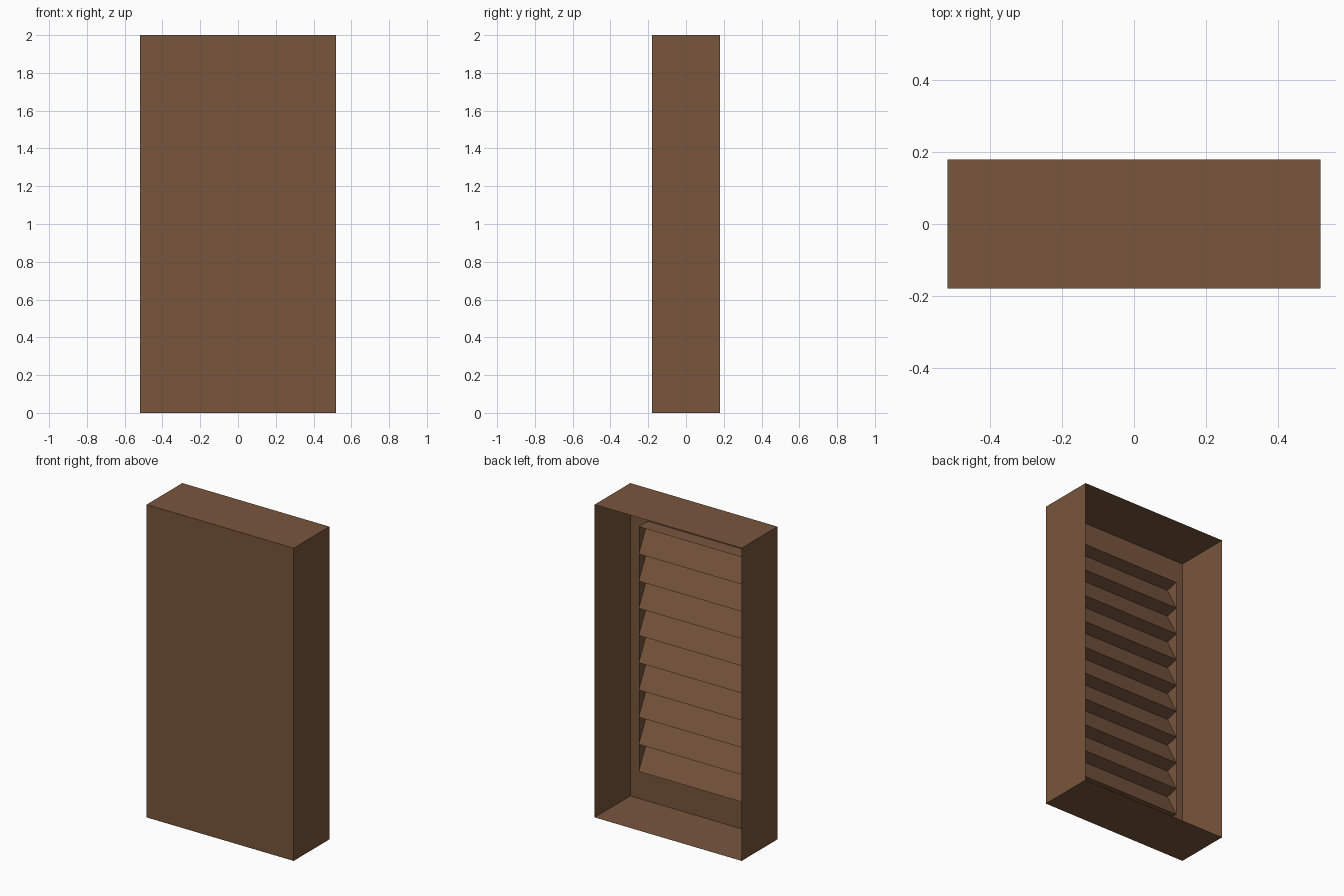
import bpy, bmesh

if "Cube" in bpy.data.objects:
    bpy.data.objects.remove(bpy.data.objects["Cube"])

W, D, H = 1.04, 0.36, 2.0          # outer shell size
LW = 0.79                          # louvre width
Z0, Z1 = 0.225, 1.79               # louvre bottom and top
Y_IN, Y_OUT = -0.18, -0.087        # louvre depth range
SLATS = 9

brown = bpy.data.materials.new("brown_wood")
brown.diffuse_color = (0.188, 0.093, 0.047, 1)
brown.use_nodes = True
brown.node_tree.nodes["Principled BSDF"].inputs["Base Color"].default_value = brown.diffuse_color


def finish(name, bm):
    mesh = bpy.data.meshes.new(name)
    bm.to_mesh(mesh)
    bm.free()
    mesh.materials.append(brown)
    obj = bpy.data.objects.new(name, mesh)
    bpy.context.collection.objects.link(obj)
    return obj


def open_box(name, x, y0, y1, z0, z1, open_front=False):
    """Thin-walled box without its back (+y) face, optionally without its front."""
    bm = bmesh.new()
    bmesh.ops.create_cube(bm, size=1)
    for v in bm.verts:
        v.co = (v.co.x * x, y0 + (v.co.y + 0.5) * (y1 - y0), z0 + (v.co.z + 0.5) * (z1 - z0))
    bm.normal_update()
    drop = [f for f in bm.faces if f.normal.y > 0.9 or (open_front and f.normal.y < -0.9)]
    bmesh.ops.delete(bm, geom=drop, context='FACES')
    return finish(name, bm)


# Outer shell, open at the back
open_box("shell", W, -D / 2, D / 2, 0, H)

# Thin frame around the louvre, standing on the inside of the front panel
open_box("louvre_frame", LW, Y_IN, Y_OUT, Z0, Z1, open_front=True)

# Louvre slats: a sawtooth profile stretched across the frame
pitch = (Z1 - Z0) / SLATS
profile = [(Y_OUT, Z1)]
for i in range(SLATS):
    top = Z1 - i * pitch
    profile += [(Y_OUT - 0.08, top - 0.02), (Y_OUT, top - pitch)]
bm = bmesh.new()
rows = [[bm.verts.new((x, y, z)) for y, z in profile] for x in (-LW / 2, LW / 2)]
for i in range(len(profile) - 1):
    bm.faces.new((rows[0][i], rows[1][i], rows[1][i + 1], rows[0][i + 1]))
bm.normal_update()
for f in bm.faces:
    if f.normal.y < 0:
        f.normal_flip()
finish("louvre_slats", bm)
